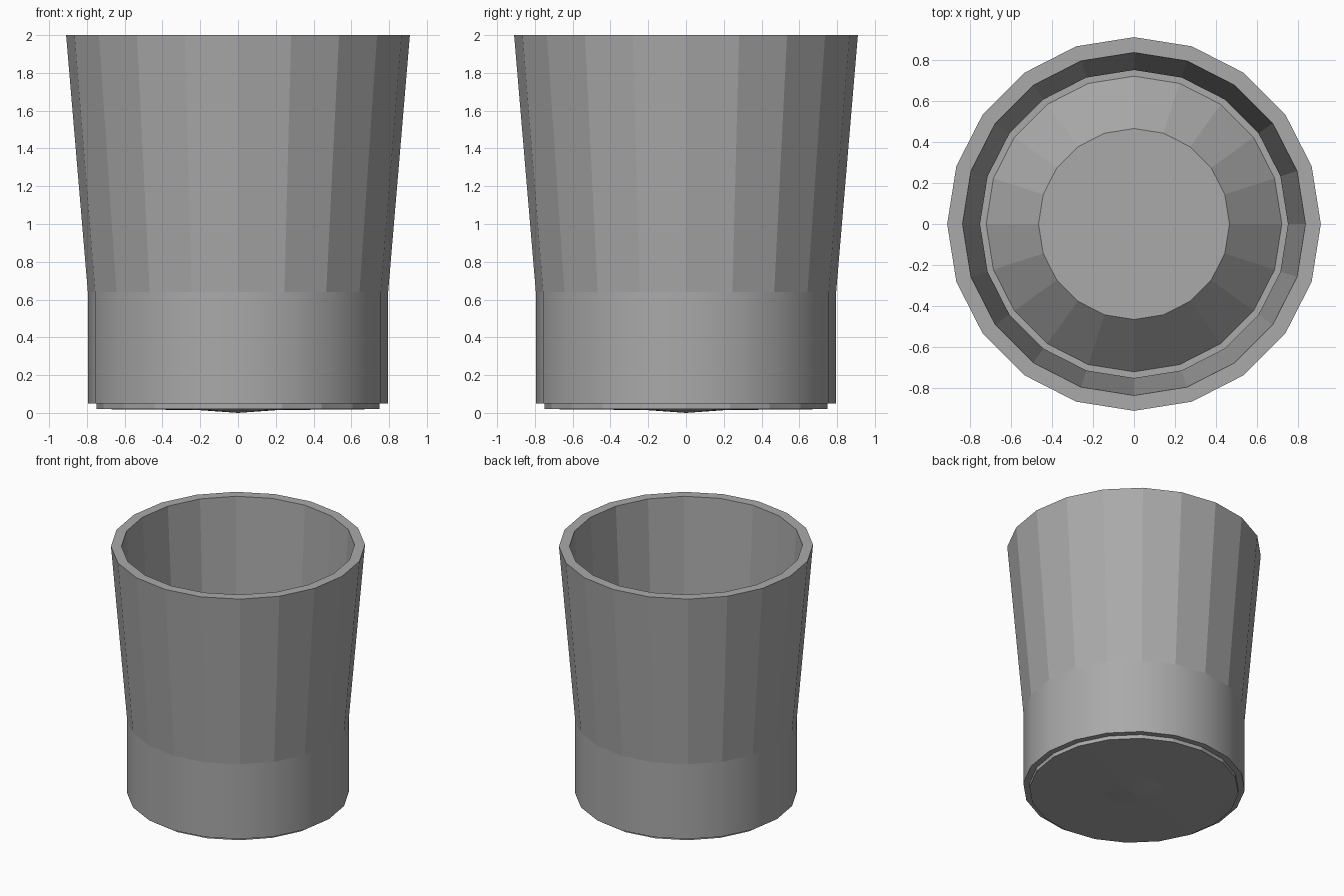
import bpy, bmesh, math

SIDES = 20

old = bpy.data.objects.get("Cube")
if old:
    bpy.data.objects.remove(old, do_unlink=True)

grey = bpy.data.materials.new("plain grey")
grey.use_nodes = True
colour = (0.4, 0.4, 0.4, 1)
grey.diffuse_color = colour
grey.node_tree.nodes["Principled BSDF"].inputs["Base Color"].default_value = colour


def lathe(name, profile, closed, smooth_rule=lambda f: False):
    """Turn a (radius, height) profile around z into a faceted object."""
    bm = bmesh.new()
    rings = []
    for r, z in profile:
        if r == 0:
            rings.append([bm.verts.new((0, 0, z))] * SIDES)
        else:
            rings.append([bm.verts.new((r * math.cos(math.tau * i / SIDES),
                                        r * math.sin(math.tau * i / SIDES), z))
                          for i in range(SIDES)])
    pairs = list(zip(rings, rings[1:]))
    if closed:
        pairs.append((rings[-1], rings[0]))
    for a, b in pairs:
        for i in range(SIDES):
            j = (i + 1) % SIDES
            corners = list(dict.fromkeys((a[i], a[j], b[j], b[i])))
            bm.faces.new(corners)
    bmesh.ops.recalc_face_normals(bm, faces=bm.faces)
    for f in bm.faces:
        f.smooth = smooth_rule(f)
    mesh = bpy.data.meshes.new(name)
    bm.to_mesh(mesh)
    bm.free()
    mesh.materials.append(grey)
    obj = bpy.data.objects.new(name, mesh)
    bpy.context.collection.objects.link(obj)
    return obj


# Open tube: straight smooth band below, flared flat facets above
lathe("cup_wall",
      [(0.795, 0.05), (0.795, 0.64), (0.91, 2.0), (0.835, 2.0),
       (0.75, 0.64), (0.75, 0.05)],
      True, lambda f: abs(f.normal.z) < 0.01)

# Base plug: slightly pointed underside, raised frustum inside the cup
lathe("base_plug",
      [(0, 0), (0.21, 0.015), (0.75, 0.02), (0.75, 0.1), (0.72, 0.1),
       (0.465, 0.35), (0, 0.35)],
      False)
